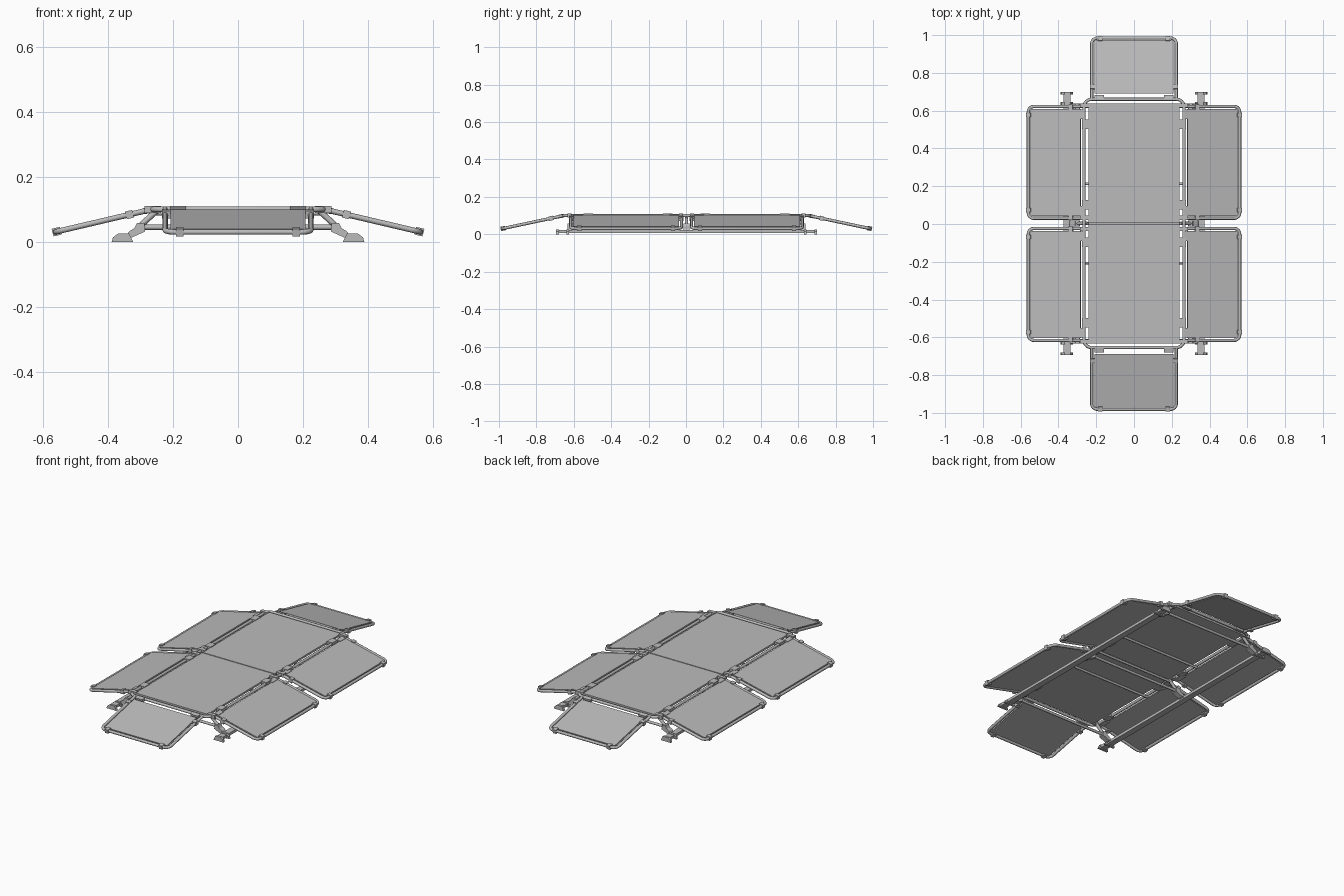
import bpy, math
from mathutils import Matrix, Vector

if "Cube" in bpy.data.objects:
    bpy.data.objects.remove(bpy.data.objects["Cube"], do_unlink=True)

grey = bpy.data.materials.new("plain grey")
grey.use_nodes = True
grey.diffuse_color = (0.5, 0.5, 0.5, 1)
grey.node_tree.nodes["Principled BSDF"].inputs["Base Color"].default_value = (0.5, 0.5, 0.5, 1)

CY = 0.003          # middle of the layout along y
TOP = 0.1           # height of the deck frame
HALF = 0.265        # half width of the deck frame
TUBE = 0.0085


def make(name, verts, faces, matrix=Matrix()):
    mesh = bpy.data.meshes.new(name)
    mesh.from_pydata([matrix @ Vector(v) for v in verts], [], faces)
    mesh.materials.append(grey)
    obj = bpy.data.objects.new(name, mesh)
    bpy.context.collection.objects.link(obj)
    return obj


def prism(name, profile, y0, y1, matrix=Matrix()):
    """Extrude an x-z profile (counter-clockwise from the front) along y."""
    n = len(profile)
    verts = [(x, y, z) for y in (y0, y1) for x, z in profile]
    faces = [list(range(n)), list(range(2 * n - 1, n - 1, -1))]
    faces += [(i, i + n, (i + 1) % n + n, (i + 1) % n) for i in range(n)]
    return make(name, verts, faces, matrix)


def box(name, centre, size, matrix=Matrix()):
    (x, y, z), (a, b, c) = centre, [s / 2 for s in size]
    return prism(name, [(x - a, z - c), (x + a, z - c), (x + a, z + c), (x - a, z + c)],
                 y - b, y + b, matrix)


def tube(name, points, radius=TUBE, closed=False, matrix=Matrix()):
    """Round tube swept along a path."""
    data = bpy.data.curves.new(name, "CURVE")
    data.dimensions = "3D"
    data.bevel_depth = radius
    data.bevel_resolution = 2
    data.use_fill_caps = True
    line = data.splines.new("POLY")
    line.points.add(len(points) - 1)
    for p, co in zip(line.points, points):
        p.co = (*(matrix @ Vector(co)), 1)
    line.use_cyclic_u = closed
    data.materials.append(grey)
    path = bpy.data.objects.new(name + "_path", data)
    bpy.context.collection.objects.link(path)
    bpy.context.view_layer.update()
    mesh = bpy.data.meshes.new_from_object(path.evaluated_get(bpy.context.evaluated_depsgraph_get()))
    bpy.data.objects.remove(path)
    obj = bpy.data.objects.new(name, mesh)
    bpy.context.collection.objects.link(obj)
    for poly in mesh.polygons:
        poly.use_smooth = len(poly.vertices) == 4
    return obj


def corner(cx, cy, r, start):
    """Quarter arc in the xy plane."""
    angles = [math.radians(start + 90 * i / 6) for i in range(7)]
    return [(cx + r * math.cos(a), cy + r * math.sin(a), 0) for a in angles]


def wing(name, matrix, half, length, inset, start):
    """Sloping panel: u along the hinge, v outward, tubes at height 0."""
    r = 0.03
    path = [(half, 0, 0)] + corner(half - r, length - r, r, 0)
    path += corner(-half + r, length - r, r, 90) + [(-half, 0, 0)]
    tube(name + "_frame", path, matrix=matrix)
    box(name + "_sheet", (0, (start + length - 0.012) / 2, 0.002),
        (2 * (half - inset), length - 0.012 - start, 0.01), matrix)
    # clips on the outer rail and on both legs
    for s in (-1, 1):
        box(name + "_outer_clip", (s * (half - 0.045), length - 0.003, 0), (0.022, 0.026, 0.024), matrix)
        box(name + "_leg_clip", (s * (half - 0.003), 0.07, 0), (0.026, 0.022, 0.024), matrix)
        box(name + "_hinge_bar", (s * (half - 0.04), 0.012, 0), (0.05, 0.024, 0.02), matrix)


# Deck frame and its two flat sheets
R = 0.04
YH = 0.657
deck = [p for sx, sy, a in ((1, 1, 0), (-1, 1, 90), (-1, -1, 180), (1, -1, 270))
        for p in corner(sx * (HALF - R), sy * (YH - R), R, a)]
tube("deck_frame", deck, closed=True, matrix=Matrix.Translation((0, CY, TOP)))
for s, tag in ((-1, "front"), (1, "back")):
    box(tag + "_deck_sheet", (0, CY + s * 0.319, TOP + 0.001), (0.48, 0.632, 0.012))

# Front and back sloping panels
tilt_end = Matrix.Rotation(math.radians(-12), 4, "X")
for turn, tag in ((0, "back"), (180, "front")):
    m = Matrix.Translation((0, CY * 0.5, 0)) @ Matrix.Rotation(math.radians(turn), 4, "Z")
    wing(tag + "_end_panel", m @ Matrix.Translation((0, 0.655, TOP)) @ tilt_end, 0.224, 0.335, 0.016, 0.035)

# Four side panels
tilt_side = Matrix.Rotation(math.radians(-13.2), 4, "X")
for side, turn, tag in ((1, -90, "left"), (-1, 90, "right")):
    for s, end in ((-1, "front"), (1, "back")):
        m = Matrix.Translation((side * HALF, CY + s * 0.323, TOP)) @ Matrix.Rotation(math.radians(turn), 4, "Z")
        wing(f"{end}_{tag}_side_panel", m @ tilt_side, 0.296, 0.303, 0.013, 0.018)

# Supports on both sides
foot_profile = [(0.322, 0), (0.388, 0), (0.384, 0.014), (0.368, 0.026), (0.335, 0.026)]
step_profile = [(0.285, 0.032), (0.325, 0.014), (0.345, 0.014), (0.335, 0.032),
                (0.318, 0.042), (0.310, 0.058), (0.288, 0.058)]
for side, tag in ((1, "left"), (-1, "right")):
    flip = Matrix.Scale(side, 4, (1, 0, 0))
    box(tag + "_ground_rail", (side * 0.355, CY, 0.014), (0.036, 1.38, 0.016))
    parts = []
    for y in (-0.69, -0.635, 0.635, 0.69):
        parts.append(prism(tag + "_foot", foot_profile, CY + y - 0.007, CY + y + 0.007, flip))
    for y in (-0.62, 0, 0.62):
        parts.append(prism(tag + "_foot_bracket", step_profile, CY + y - 0.016, CY + y + 0.016, flip))
        tube(tag + "_strut", [(side * 0.305, CY + y, 0.045), (side * 0.245, CY + y, TOP)], 0.009)
    if side < 0:
        for p in parts:
            p.data.flip_normals()
    # hinge blocks and small clips joining sheets, frame and side panels
    for y in (-0.525, -0.1, 0.1, 0.525):
        box(tag + "_hinge_block", (side * 0.256, CY + y, TOP), (0.038, 0.05, 0.022))
    for y in (-0.625, -0.03, 0.03, 0.625):
        box(tag + "_hinge_plate", (side * 0.262, CY + y, TOP), (0.05, 0.022, 0.022))

# Cross members under the deck
for y in (-0.62, 0, 0.62):
    tube("lower_cross_bar", [(-0.3, CY + y, 0.045), (0.3, CY + y, 0.045)], 0.008)
for y in (-0.21, 0, 0.21):
    tube("deck_cross_bar", [(-0.27, CY + y, 0.088), (0.27, CY + y, 0.088)], 0.007)
